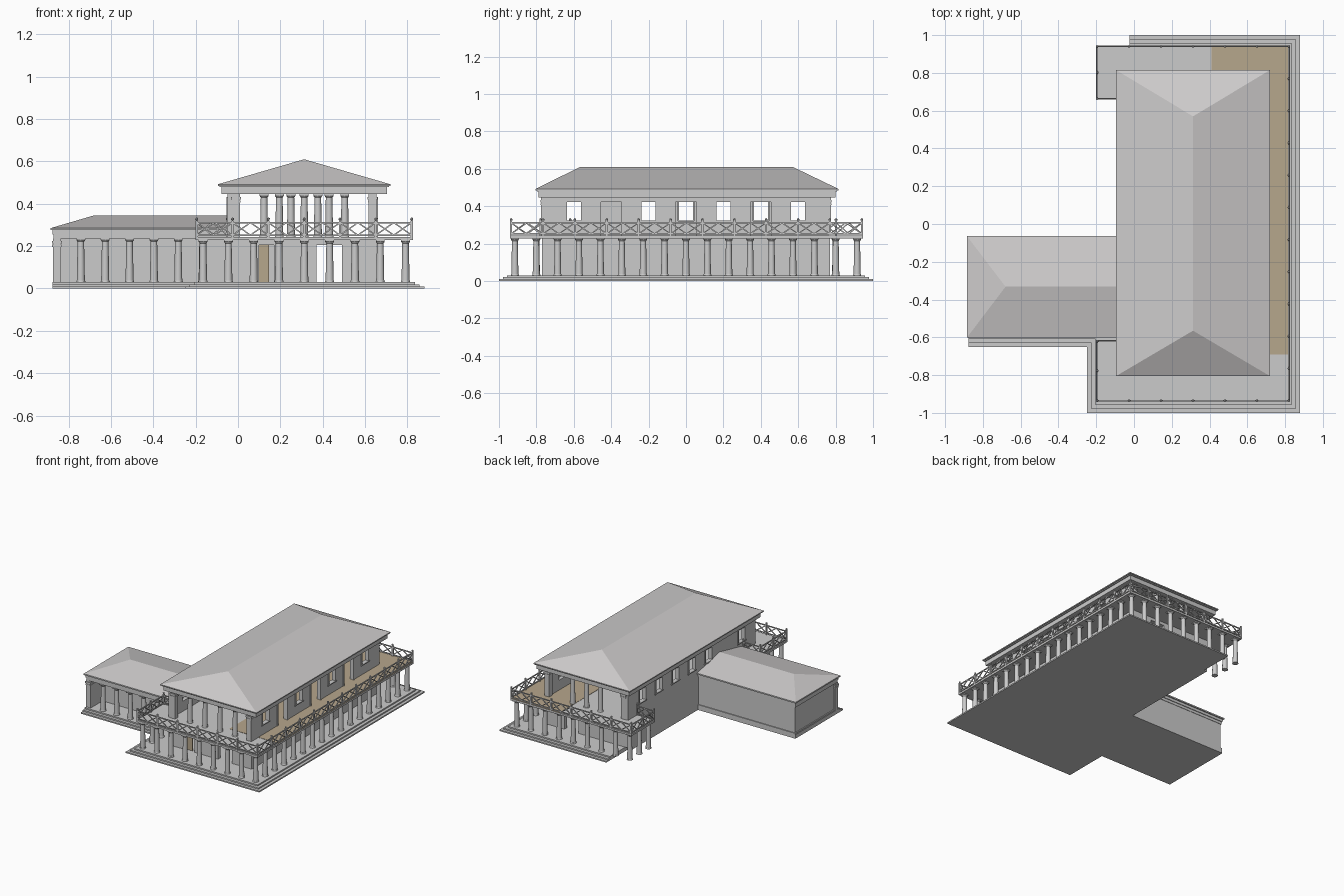
import bpy, bmesh, math
from mathutils import Vector, Matrix

if "Cube" in bpy.data.objects:
    bpy.data.objects.remove(bpy.data.objects["Cube"])

def material(name, c):
    m = bpy.data.materials.new(name)
    m.diffuse_color = (*c, 1)
    m.use_nodes = True
    m.node_tree.nodes["Principled BSDF"].inputs["Base Color"].default_value = m.diffuse_color
    return m

GREY = material("stone grey", (0.6, 0.6, 0.6))
ROOF = material("roof grey", (0.61, 0.595, 0.595))
TAN = material("tan floor", (0.47, 0.385, 0.265))

def box(bm, x0, x1, y0, y1, z0, z1):
    m = Matrix.Translation(((x0+x1)/2, (y0+y1)/2, (z0+z1)/2)) @ Matrix.Diagonal((x1-x0, y1-y0, z1-z0, 1))
    bmesh.ops.create_cube(bm, size=1, matrix=m)

def beam(bm, p, q, t):
    p, q = Vector(p), Vector(q)
    d = q - p
    m = Matrix.Translation((p+q)/2) @ d.to_track_quat('Z', 'Y').to_matrix().to_4x4() @ Matrix.Diagonal((t, t, d.length, 1))
    bmesh.ops.create_cube(bm, size=1, matrix=m)

def cone(bm, x, y, z0, z1, r0, r1, n=16):
    bmesh.ops.create_cone(bm, cap_ends=True, segments=n, radius1=r0, radius2=r1, depth=z1-z0,
                          matrix=Matrix.Translation((x, y, (z0+z1)/2)))

def loft(bm, outline, steps, top=True):
    """Stacked outlines: outline(inset) gives points, steps are (inset, z)."""
    loops = [[bm.verts.new((*p, z)) for p in outline(d)] for d, z in steps]
    n = len(loops[0])
    for a, b in zip(loops, loops[1:]):
        for i in range(n):
            j = (i+1) % n
            bm.faces.new((a[i], a[j], b[j], b[i]))
    bm.faces.new(loops[0][::-1])
    if top:
        bm.faces.new(loops[-1])

def column(bm, x, y, z0, z1):
    cone(bm, x, y, z0, z0+0.008, 0.022, 0.020)
    cone(bm, x, y, z0+0.008, z1-0.016, 0.019, 0.0155)
    cone(bm, x, y, z1-0.016, z1-0.008, 0.0155, 0.021)
    box(bm, x-0.021, x+0.021, y-0.021, y+0.021, z1-0.008, z1)

def pilaster(bm, x, y, z0, z1):
    box(bm, x-0.019, x+0.019, y-0.019, y+0.019, z0, z1)
    for a, b, w in ((z1-0.04, z1-0.03, 0.022), (z1-0.025, z1-0.012, 0.024)):
        box(bm, x-w, x+w, y-w, y+w, a, b)

def finish(name, bm, mat, smooth=False):
    me = bpy.data.meshes.new(name)
    bmesh.ops.recalc_face_normals(bm, faces=bm.faces)
    bm.to_mesh(me)
    bm.free()
    me.materials.append(mat)
    o = bpy.data.objects.new(name, me)
    bpy.context.collection.objects.link(o)
    if smooth:
        bpy.context.view_layer.objects.active = o
        o.select_set(True)
        bpy.ops.object.shade_smooth_by_angle(angle=math.radians(35))
        o.select_set(False)

def wall(bm, axis, pos, a, b, z0, z1, holes=(), t=0.03):
    """Wall slab running along an axis, assembled around openings (centre, width, low, high)."""
    def piece(u0, u1, w0, w1):
        if u1-u0 < 1e-4 or w1-w0 < 1e-4:
            return
        if axis == 'x':
            box(bm, u0, u1, pos-t/2, pos+t/2, w0, w1)
        else:
            box(bm, pos-t/2, pos+t/2, u0, u1, w0, w1)
    u = a
    for c, w, lo, hi in sorted(holes):
        piece(u, c-w/2, z0, z1)
        piece(c-w/2, c+w/2, z0, lo)
        piece(c-w/2, c+w/2, hi, z1)
        u = c+w/2
    piece(u, b, z0, z1)

# stepped base, one outline with three risers on the open sides
def base(d):
    return [(-0.025, 1-d), (-0.025, -0.075), (-0.875, -0.075), (-0.875, -0.65+d),
            (-0.25+d, -0.65+d), (-0.25+d, -1+d), (0.88-d, -1+d), (0.88-d, 1-d)]
bm = bmesh.new()
loft(bm, base, [(0, 0), (0, 0.01), (0.022, 0.01), (0.022, 0.02), (0.044, 0.02), (0.044, 0.03)])
finish("stepped_base", bm, GREY)

# ground floor walls, with a passage from front to back and a few rooms
bm = bmesh.new()
WL, WR, WF, WB = -0.035, 0.64, -0.755, 0.755
door = (0.43, 0.12, 0.03, 0.205)
wall(bm, 'x', WF, WL-0.015, WR+0.015, 0.03, 0.23, [door, (0.135, 0.07, 0.03, 0.205)])
wall(bm, 'x', WB, WL-0.015, WR+0.015, 0.03, 0.23, [door])
wall(bm, 'y', WL, WF+0.015, WB-0.015, 0, 0.23)
wall(bm, 'y', WR, WF+0.015, WB-0.015, 0.03, 0.23)
wall(bm, 'y', 0.29, -0.33, 0.33, 0.03, 0.23)
for y in (-0.33, 0.33):
    wall(bm, 'x', y, WL+0.015, 0.305, 0.03, 0.23)
finish("ground_floor_walls", bm, GREY)

bm = bmesh.new()
box(bm, 0.10, 0.147, -0.76, -0.752, 0.03, 0.205)
finish("tan_door", bm, TAN)

# upper floor side walls: narrow windows alternate with doors
win = lambda y: (y, 0.085, 0.32, 0.425)
dr = lambda y: (y, 0.12, 0.24, 0.425)
right = [win(y) for y in (-0.6, -0.2, 0.2, 0.6)] + [dr(y) for y in (-0.4, 0, 0.4)]
left = [win(y) for y in (-0.6, -0.2, 0, 0.2, 0.4, 0.6)]
bm = bmesh.new()
wall(bm, 'y', WR, WF-0.015, WB+0.015, 0.23, 0.445, right)
wall(bm, 'y', WL, WF-0.015, WB+0.015, 0.23, 0.445, left)
finish("upper_side_walls", bm, GREY)

# window and door frames
bm = bmesh.new()
for x, holes in ((WR+0.016, right), (WL-0.016, left)):
    for c, w, lo, hi in holes:
        for s in (-1, 1):
            e = c+s*w/2
            box(bm, x-0.004, x+0.004, e-0.005, e+0.005, lo, hi)
        box(bm, x-0.004, x+0.004, c-w/2-0.007, c+w/2+0.007, hi-0.004, hi+0.008)
        if lo > 0.3:
            box(bm, x-0.005, x+0.005, c-w/2-0.009, c+w/2+0.009, lo-0.006, lo+0.002)
finish("opening_frames", bm, GREY)

# corner pilasters and porch columns of the upper floor
bm = bmesh.new()
for y in (-0.755, 0.755):
    for x in (-0.01, 0.635):
        pilaster(bm, x, y, 0.24, 0.445)
for x in (0.123, 0.25, 0.377, 0.504):
    column(bm, x, -0.755, 0.24, 0.445)
for x in (0.195, 0.3125, 0.43):
    column(bm, x, 0.755, 0.24, 0.445)
finish("upper_columns", bm, GREY, True)

# balcony deck around three sides, and its tan floor
bm = bmesh.new()
box(bm, -0.05, 0.825, -0.94, 0.945, 0.228, 0.242)
box(bm, -0.20, -0.05, -0.94, -0.615, 0.228, 0.242)
box(bm, -0.20, -0.05, 0.66, 0.945, 0.228, 0.242)
finish("balcony_deck", bm, GREY)
bm = bmesh.new()
box(bm, 0.41, 0.824, -0.69, 0.944, 0.241, 0.244)
finish("balcony_tan_floor", bm, TAN)

# ground floor colonnade
bm = bmesh.new()
spots = set()
for i in range(9):
    x = -0.165 + i*0.1195
    spots |= {(x, -0.915), (x, 0.915)}
for i in range(1, 16):
    spots.add((0.791, round(-0.915 + i*1.83/16, 4)))
for y in (0.80, 0.69):
    spots |= {(-0.165, y), (-0.165, -y)}
for x, y in sorted(spots):
    column(bm, x, y, 0.03, 0.229)
finish("ground_colonnade", bm, GREY, True)

# balcony railing with crossed bars
bm = bmesh.new()
def railing(p, q, bays):
    p, q = Vector((*p, 0)), Vector((*q, 0))
    z = lambda v, h: (v.x, v.y, h)
    for h in (0.252, 0.311):
        beam(bm, z(p, h), z(q, h), 0.007)
    for i in range(bays+1):
        a, b = p.lerp(q, i/bays), p.lerp(q, (i+1)/bays)
        beam(bm, z(a, 0.24), z(a, 0.322), 0.011)
        bmesh.ops.create_icosphere(bm, subdivisions=1, radius=0.008, matrix=Matrix.Translation(z(a, 0.328)))
        if i < bays:
            m = (a+b)/2
            for u, v in ((a, m), (m, b)):
                beam(bm, z(u, 0.252), z(v, 0.311), 0.006)
                beam(bm, z(u, 0.311), z(v, 0.252), 0.006)
path = [(-0.05, 0.664), (-0.195, 0.664), (-0.195, 0.94), (0.82, 0.94),
        (0.82, -0.935), (-0.195, -0.935), (-0.195, -0.62), (-0.05, -0.62)]
for p, q, n in zip(path, path[1:], (1, 2, 6, 11, 6, 2, 1)):
    railing(p, q, n)
finish("balcony_railing", bm, GREY)

# wing: walls, dado and porch columns
bm = bmesh.new()
wall(bm, 'x', -0.095, -0.865, -0.05, 0, 0.235)
wall(bm, 'y', -0.85, -0.57, -0.11, 0, 0.235)
wall(bm, 'x', -0.43, -0.835, -0.05, 0.03, 0.235)
box(bm, -0.872, -0.05, -0.080, -0.073, 0, 0.04)
box(bm, -0.872, -0.865, -0.57, -0.080, 0, 0.04)
finish("wing_walls", bm, GREY)
bm = bmesh.new()
pilaster(bm, -0.855, -0.57, 0.02, 0.237)
for i in range(6):
    column(bm, -0.742+i*0.115, -0.57, 0.03, 0.237)
finish("wing_columns", bm, GREY, True)

# stepped entablatures under each roof
def rect(x0, x1, y0, y1, dx1=1):
    return lambda d: [(x0+d, y0+d), (x1-d*dx1, y0+d), (x1-d*dx1, y1-d), (x0+d, y1-d)]
bm = bmesh.new()
loft(bm, rect(-0.885, -0.04, -0.602, -0.063, 0),
     [(0.014, 0.235), (0.014, 0.255), (0.009, 0.255), (0.009, 0.275), (0, 0.275), (0, 0.285)], False)
finish("wing_entablature", bm, GREY)
bm = bmesh.new()
loft(bm, rect(-0.095, 0.72, -0.805, 0.815),
     [(0.016, 0.445), (0.016, 0.478), (0.008, 0.478), (0.008, 0.484), (0, 0.484), (0, 0.492)], False)
finish("main_entablature", bm, GREY)

# hipped roofs: eave rectangle and two ridge ends
def hip_roof(name, outline, z0, z1, r0, r1, faces):
    bm = bmesh.new()
    v = [bm.verts.new((*p, z0)) for p in outline(0)] + [bm.verts.new((*r, z1)) for r in (r0, r1)]
    for f in faces:
        bm.faces.new([v[i] for i in f])
    finish(name, bm, ROOF)
hip_roof("main_roof", rect(-0.095, 0.72, -0.805, 0.815), 0.492, 0.61, (0.3125, -0.565), (0.3125, 0.57),
         ((0, 1, 4), (1, 2, 5, 4), (2, 3, 5), (3, 0, 4, 5)))
hip_roof("wing_roof", rect(-0.885, -0.04, -0.602, -0.063), 0.285, 0.345, (-0.68, -0.332), (-0.04, -0.332),
         ((0, 1, 5, 4), (2, 3, 4, 5), (3, 0, 4)))
